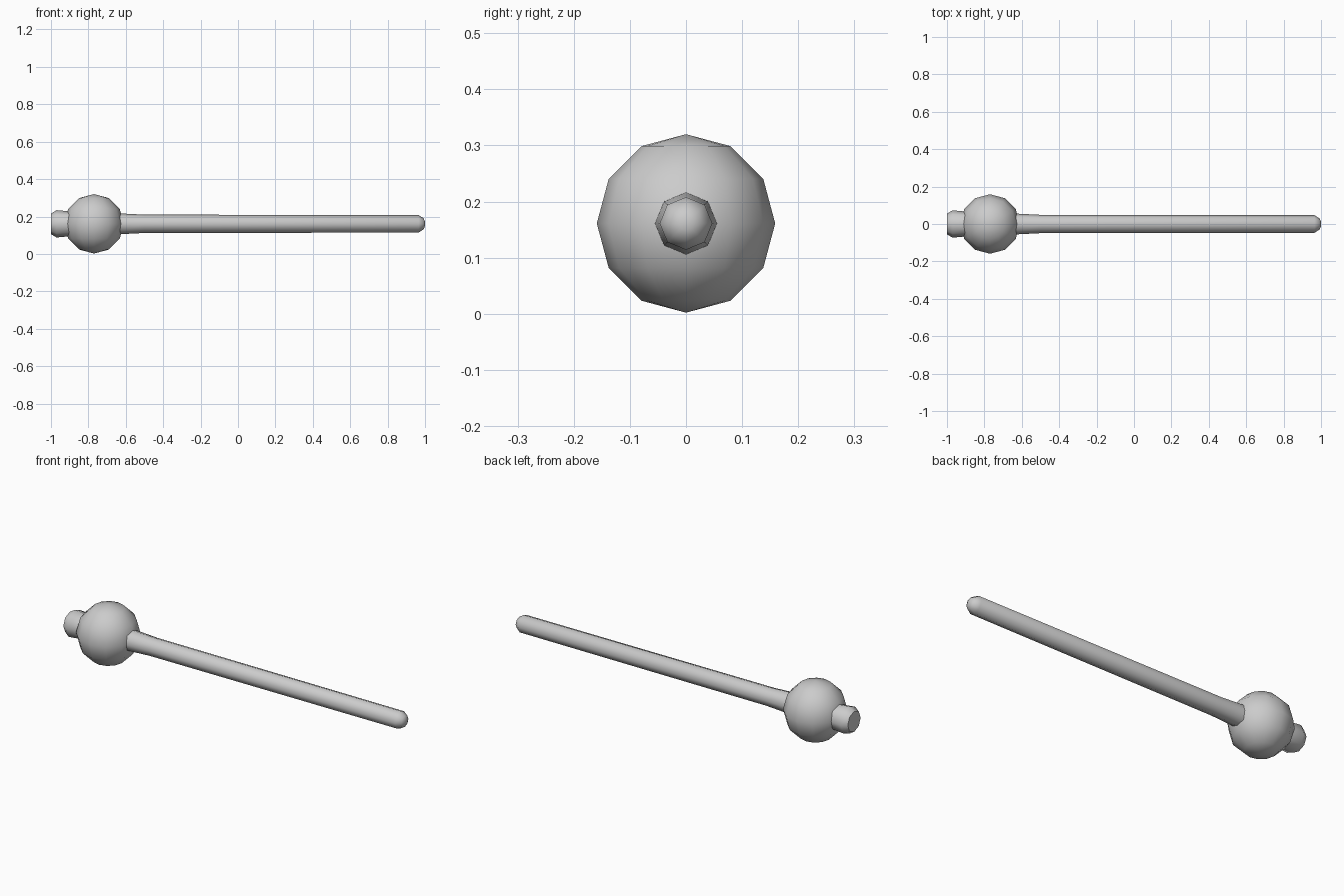
import bpy, bmesh
from math import cos, sin, pi, radians

if "Cube" in bpy.data.objects:
    bpy.data.objects.remove(bpy.data.objects["Cube"])

AXIS_Z = 0.161


def finish(bm, name, angle):
    bmesh.ops.recalc_face_normals(bm, faces=bm.faces)
    mesh = bpy.data.meshes.new(name)
    bm.to_mesh(mesh)
    bm.free()
    ob = bpy.data.objects.new(name, mesh)
    bpy.context.collection.objects.link(ob)
    bpy.ops.object.select_all(action='DESELECT')
    ob.select_set(True)
    bpy.context.view_layer.objects.active = ob
    bpy.ops.object.shade_smooth_by_angle(angle=radians(angle))
    return ob


def lathe_x(name, profile, sides=8):
    """Spin (x, radius) points about the long axis and close both ends."""
    bm = bmesh.new()
    rings = [[bm.verts.new((x, r * sin(2 * pi * i / sides),
                            AXIS_Z + r * cos(2 * pi * i / sides)))
              for i in range(sides)] for x, r in profile]
    for a, b in zip(rings, rings[1:]):
        for i in range(sides):
            j = (i + 1) % sides
            bm.faces.new((a[i], a[j], b[j], b[i]))
    bm.faces.new(rings[0])
    bm.faces.new(rings[-1])
    return finish(bm, name, 50)


# Long handle, flared where it enters the ball, rounded at the tip
lathe_x("handle", [(-0.66, 0.056), (-0.62, 0.055), (-0.5, 0.049),
                   (0.965, 0.047), (0.992, 0.03), (1.0, 0.012)])

# Short stub on the far side of the ball
lathe_x("end_stub", [(-1.0, 0.055), (-0.97, 0.073), (-0.88, 0.065)])

# Round head
bm = bmesh.new()
bmesh.ops.create_uvsphere(bm, u_segments=12, v_segments=6, radius=0.159)
bmesh.ops.translate(bm, verts=bm.verts, vec=(-0.77, 0, AXIS_Z))
finish(bm, "ball_head", 50)
